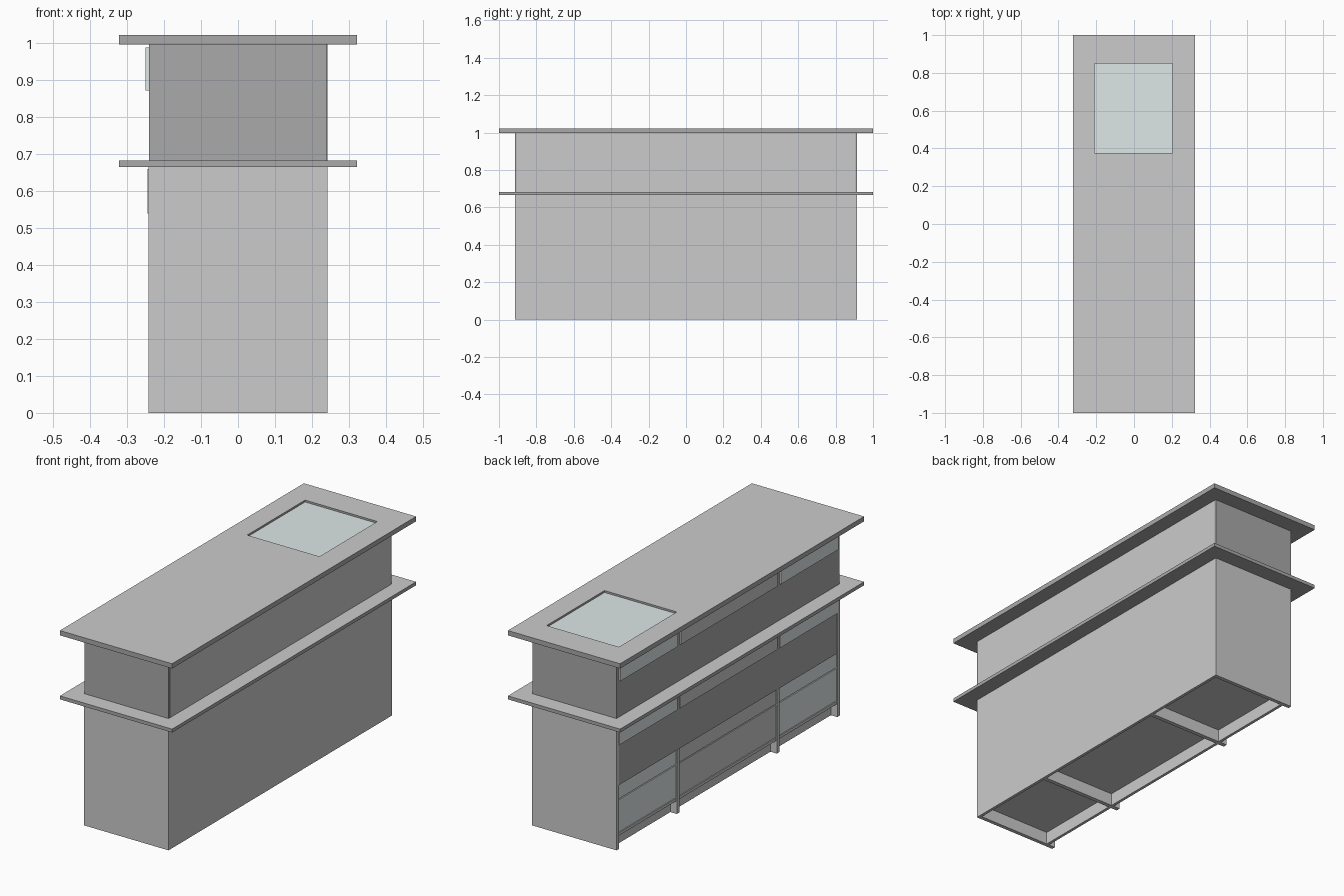
import bpy, bmesh

if "Cube" in bpy.data.objects:
    bpy.data.objects.remove(bpy.data.objects["Cube"])

def material(name, rgb):
    m = bpy.data.materials.new(name)
    m.diffuse_color = (*rgb, 1)
    m.use_nodes = True
    m.node_tree.nodes["Principled BSDF"].inputs["Base Color"].default_value = m.diffuse_color
    return m

DARK = material("dark", (0.4, 0.4, 0.4))
GLASS = material("glass", (0.73, 0.8, 0.8))
GREY = material("grey", (0.8, 0.8, 0.8))

def box(name, x, y, z, mat=None):
    """Box from (min, max) pairs on each axis."""
    bm = bmesh.new()
    bmesh.ops.create_cube(bm, size=1)
    for v in bm.verts:
        v.co = [r[0] if c < 0 else r[1] for c, r in zip(v.co, (x, y, z))]
    mesh = bpy.data.meshes.new(name)
    bm.to_mesh(mesh)
    bm.free()
    ob = bpy.data.objects.new(name, mesh)
    bpy.context.collection.objects.link(ob)
    if mat:
        mesh.materials.append(mat)
    return ob

def slab(name, z):
    """Overhanging dark slab with a light upper surface."""
    ob = box(name, (-0.322, 0.322), (-1, 1), z, DARK)
    ob.data.materials.append(GREY)
    for p in ob.data.polygons:
        p.material_index = 1 if p.normal.z > 0.5 else 0
    return ob

W, L = 0.242, 0.915

# worktop with a rectangular recess, and the lower ledge
top = slab("worktop", (0.997, 1.022))
slab("ledge", (0.665, 0.683))
cutter = box("recess_cutter", (-0.21, 0.205), (0.375, 0.85), (1.008, 1.1), DARK)
cutter.hide_render = True
mod = top.modifiers.new("recess", "BOOLEAN")
mod.operation, mod.solver, mod.object = "DIFFERENCE", "EXACT", cutter
bpy.context.view_layer.objects.active = top
bpy.ops.object.modifier_apply(modifier=mod.name)
bpy.data.objects.remove(cutter)
box("glass_inset", (-0.21, 0.205), (0.375, 0.85), (1.006, 1.012), GLASS)

# dark inner cabinet filling the upper two thirds
box("inner_cabinet_lower", (-W + 0.001, W - 0.001), (-L + 0.001, L - 0.001), (0.33, 0.665), DARK)
box("inner_cabinet_upper", (-W + 0.001, W - 0.001), (-L + 0.001, L - 0.001), (0.683, 0.997), DARK)

# long customer-side panels, stopping just short of the dark cabinet ends
box("long_panel_base", (W - 0.015, W), (-L, L), (0, 0.33))
box("long_panel_middle", (W - 0.015, W), (-L + 0.01, L - 0.01), (0.33, 0.665))
box("long_panel_upper", (W - 0.015, W), (-L + 0.01, L - 0.01), (0.683, 0.997))

# end panels and inner dividers
for s, side in ((-1, "front"), (1, "back")):
    box(f"{side}_end_panel", (-W, W), sorted((s * L, s * (L - 0.02))), (0, 0.665))
    box(f"{side}_divider", (-W, W), (s * 0.41 - 0.011, s * 0.41 + 0.011), (0, 0.33))

# three bays: base shelf, recessed kick board, door, rail and drawer fronts
bays = (("front", -0.895, -0.421, GLASS), ("centre", -0.399, 0.399, None),
        ("back", 0.421, 0.895, GLASS))
for name, y0, y1, mat in bays:
    box(f"{name}_base_shelf", (-W + 0.005, W - 0.015), (y0, y1), (0.065, 0.08))
    box(f"{name}_kick_board", (-0.205, -0.19), (y0, y1), (0, 0.065))
    box(f"{name}_door", (-W + 0.006, -W + 0.02), (y0, y1), (0.083, 0.25), mat)
    box(f"{name}_door_rail", (-W + 0.006, -W + 0.02), (y0, y1), (0.255, 0.33), mat)
    box(f"{name}_lower_drawer", (-0.245, -W + 0.01), (y0, y1), (0.54, 0.66), mat)
    box(f"{name}_upper_drawer", (-0.25, -W + 0.01), (y0, y1), (0.872, 0.988), mat)
